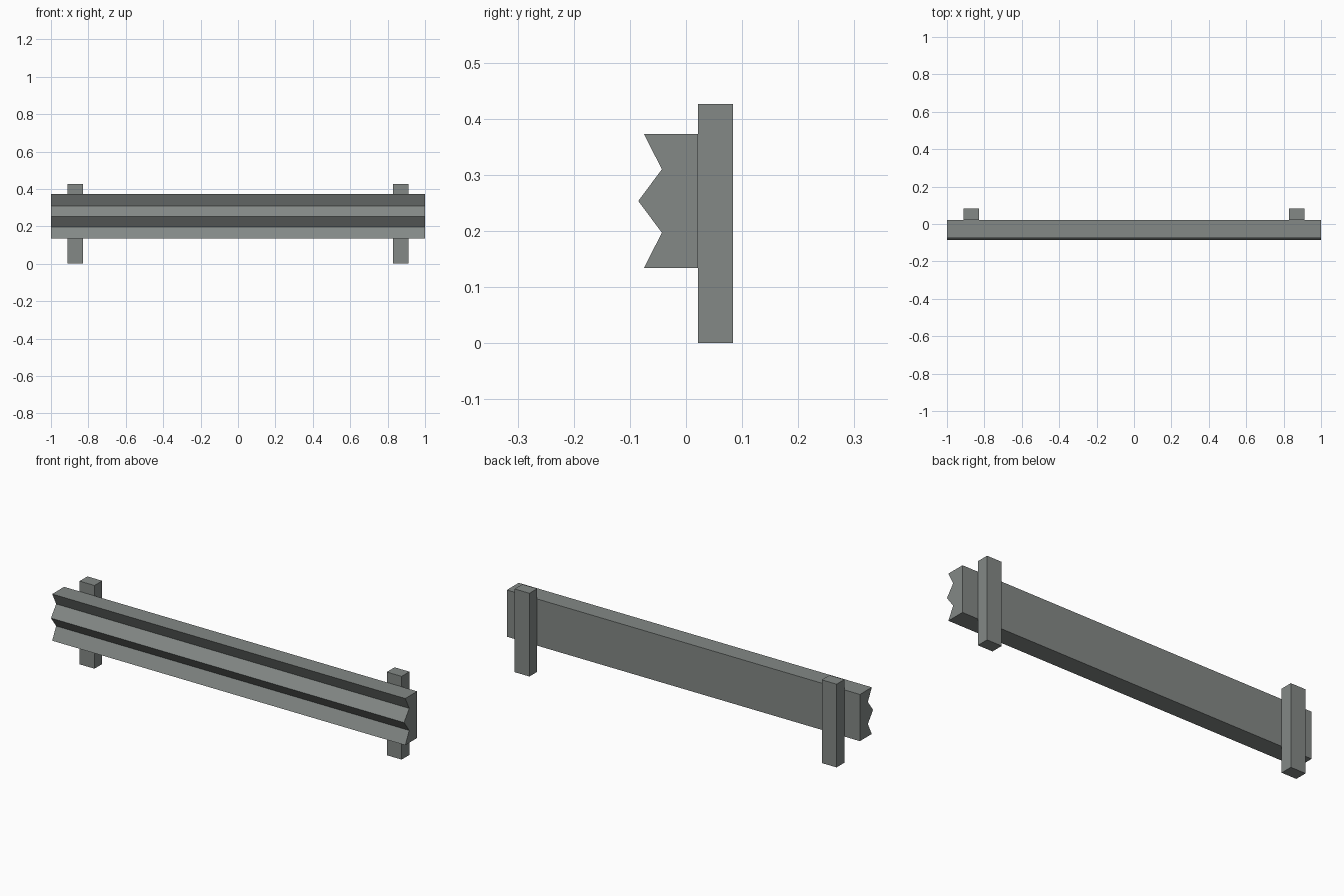
import bpy
import bmesh

cube = bpy.data.objects.get("Cube")
if cube:
    bpy.data.objects.remove(cube, do_unlink=True)

# Single galvanised grey for every part
steel = bpy.data.materials.new("galvanised_grey")
steel.use_nodes = True
colour = (0.23, 0.25, 0.24, 1)
steel.diffuse_color = colour
steel.node_tree.nodes["Principled BSDF"].inputs["Base Color"].default_value = colour


def extrude_profile(name, profile, x0, x1):
    """Sweep a closed (y, z) profile along x into a solid."""
    bm = bmesh.new()
    face = bm.faces.new([bm.verts.new((x0, y, z)) for y, z in profile])
    swept = bmesh.ops.extrude_face_region(bm, geom=[face])["geom"]
    verts = [v for v in swept if isinstance(v, bmesh.types.BMVert)]
    bmesh.ops.translate(bm, vec=(x1 - x0, 0, 0), verts=verts)
    bmesh.ops.recalc_face_normals(bm, faces=bm.faces)
    mesh = bpy.data.meshes.new(name)
    bm.to_mesh(mesh)
    bm.free()
    mesh.materials.append(steel)
    obj = bpy.data.objects.new(name, mesh)
    bpy.context.collection.objects.link(obj)
    return obj


BACK, JOIN = 0.084, 0.021

# Rail with a ridged front and a flat back
lower = [(JOIN, 0.134), (-0.075, 0.134), (-0.043, 0.197)]
mid_z = 0.2535
upper = [(y, 2 * mid_z - z) for y, z in reversed(lower)]
extrude_profile("rail", lower + [(-0.085, mid_z)] + upper, -1, 1)

# Square posts behind each end of the rail
post = [(JOIN, 0), (BACK, 0), (BACK, 0.426), (JOIN, 0.426)]
for name, x in (("left_post", 0.87), ("right_post", -0.87)):
    extrude_profile(name, post, x - 0.042, x + 0.042)
